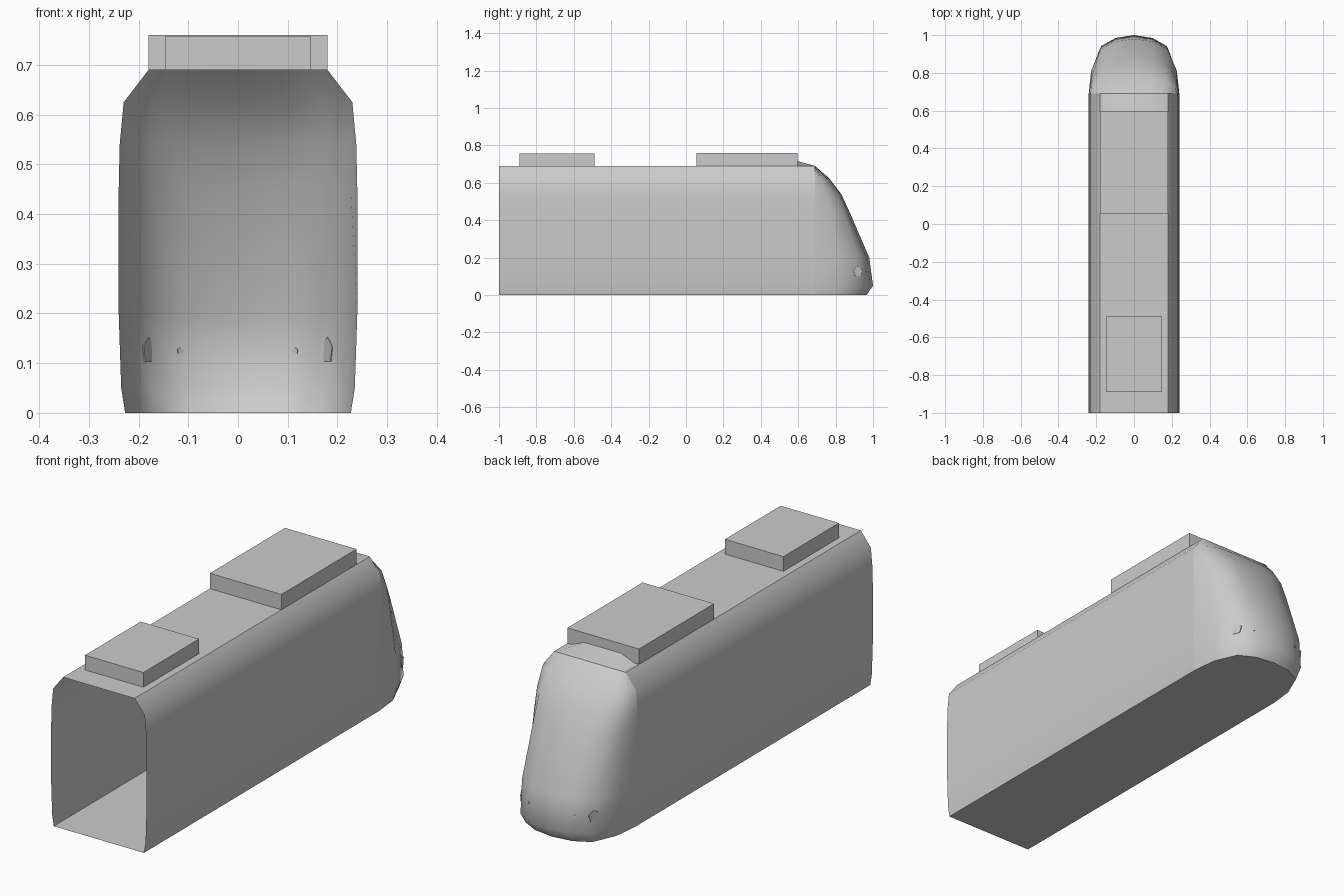
import bpy, bmesh, math
from mathutils import Vector
from mathutils.bvhtree import BVHTree

cube = bpy.data.objects.get("Cube")
if cube:
    bpy.data.objects.remove(cube, do_unlink=True)

grey = bpy.data.materials.new("light grey")
grey.use_nodes = True
grey.diffuse_color = (0.6, 0.6, 0.6, 1)
grey.node_tree.nodes["Principled BSDF"].inputs["Base Color"].default_value = (0.6, 0.6, 0.6, 1)


def make(name, bm, smooth=None):
    mesh = bpy.data.meshes.new(name)
    bm.to_mesh(mesh)
    bm.free()
    mesh.materials.append(grey)
    ob = bpy.data.objects.new(name, mesh)
    bpy.context.collection.objects.link(ob)
    if smooth:
        bpy.ops.object.select_all(action='DESELECT')
        ob.select_set(True)
        bpy.context.view_layer.objects.active = ob
        bpy.ops.object.shade_smooth_by_angle(angle=math.radians(smooth))
    return ob


def loft(bm, rings, closed=False):
    rows = [[bm.verts.new(p) for p in ring] for ring in rings]
    for a, b in zip(rows, rows[1:]):
        n = len(a)
        for i in range(n if closed else n - 1):
            j = (i + 1) % n
            bm.faces.new((a[i], a[j], b[j], b[i]))
    return rows


# Section levels: height, half width, how far forward the nose reaches
LEVELS = [(0, 0.227, 0.965), (0.05, 0.235, 1.0), (0.2, 0.24, 0.98),
          (0.45, 0.24, 0.872), (0.54, 0.238, 0.83), (0.625, 0.23, 0.765),
          (0.69, 0.18, 0.69)]
JOIN = 0.69

# Body shell: a tube open at both ends
section = [(w, z) for z, w, _ in LEVELS]
section += [(-w, z) for w, z in reversed(section)]
bm = bmesh.new()
loft(bm, [[(x, y, z) for x, z in section] for y in (JOIN, -1)], closed=True)
bm.normal_update()
make("body_shell", bm, 40)

# Nose: rounded plan curve stacked up the levels, with a flat floor
half = [(1, 0), (0.945, 0.42), (0.74, 0.81), (0.42, 0.95)]
plan = half + [(0, 1)] + [(-a, b) for a, b in reversed(half)]
bm = bmesh.new()
rows = loft(bm, [[(w * a, JOIN + (reach - JOIN) * b, z) for a, b in plan]
                 for z, w, reach in LEVELS])
bm.faces.new(list(reversed(rows[0])))
bm.normal_update()
tree = BVHTree.FromBMesh(bm)
make("nose", bm, 45)


# Lamps: thin five sided plates lying on the nose
def lamp(name, side, y, z, radius):
    hit, normal, _, _ = tree.ray_cast(Vector((side, y, z)), Vector((-side, 0, 0)))
    if normal.x * side < 0:
        normal = -normal
    bm = bmesh.new()
    bmesh.ops.create_cone(bm, cap_ends=True, segments=5, radius1=radius,
                          radius2=radius, depth=0.004)
    ob = make(name, bm)
    ob.rotation_mode = 'QUATERNION'
    ob.rotation_quaternion = normal.to_track_quat('Z', 'Y')
    ob.location = hit


for side, label in ((1, "left"), (-1, "right")):
    lamp(label + "_headlamp", side, 0.92, 0.125, 0.028)
    lamp(label + "_marker_lamp", side, 0.966, 0.125, 0.007)


# Roof boxes
def box(name, hw, y0, y1, z0, z1):
    bm = bmesh.new()
    bmesh.ops.create_cube(bm, size=1)
    for v in bm.verts:
        v.co = (v.co.x * 2 * hw, (y0 + y1) / 2 + v.co.y * (y1 - y0),
                (z0 + z1) / 2 + v.co.z * (z1 - z0))
    make(name, bm)


box("large_roof_box", 0.18, 0.055, 0.595, JOIN, 0.76)
box("small_roof_box", 0.147, -0.89, -0.49, JOIN, 0.757)

# Roof fairing: low wedge running from the large box down to the nose
bm = bmesh.new()
loft(bm, [[(x, 0.59, z) for x, z in ((-0.16, 0.69), (-0.09, 0.718), (0.09, 0.718), (0.16, 0.69))],
          [(x, 0.688, 0.691) for x in (-0.17, -0.09, 0.09, 0.17)]])
bmesh.ops.recalc_face_normals(bm, faces=bm.faces)
bm.normal_update()
if sum(f.normal.z for f in bm.faces) < 0:
    bmesh.ops.reverse_faces(bm, faces=bm.faces)
make("roof_fairing", bm, 40)
